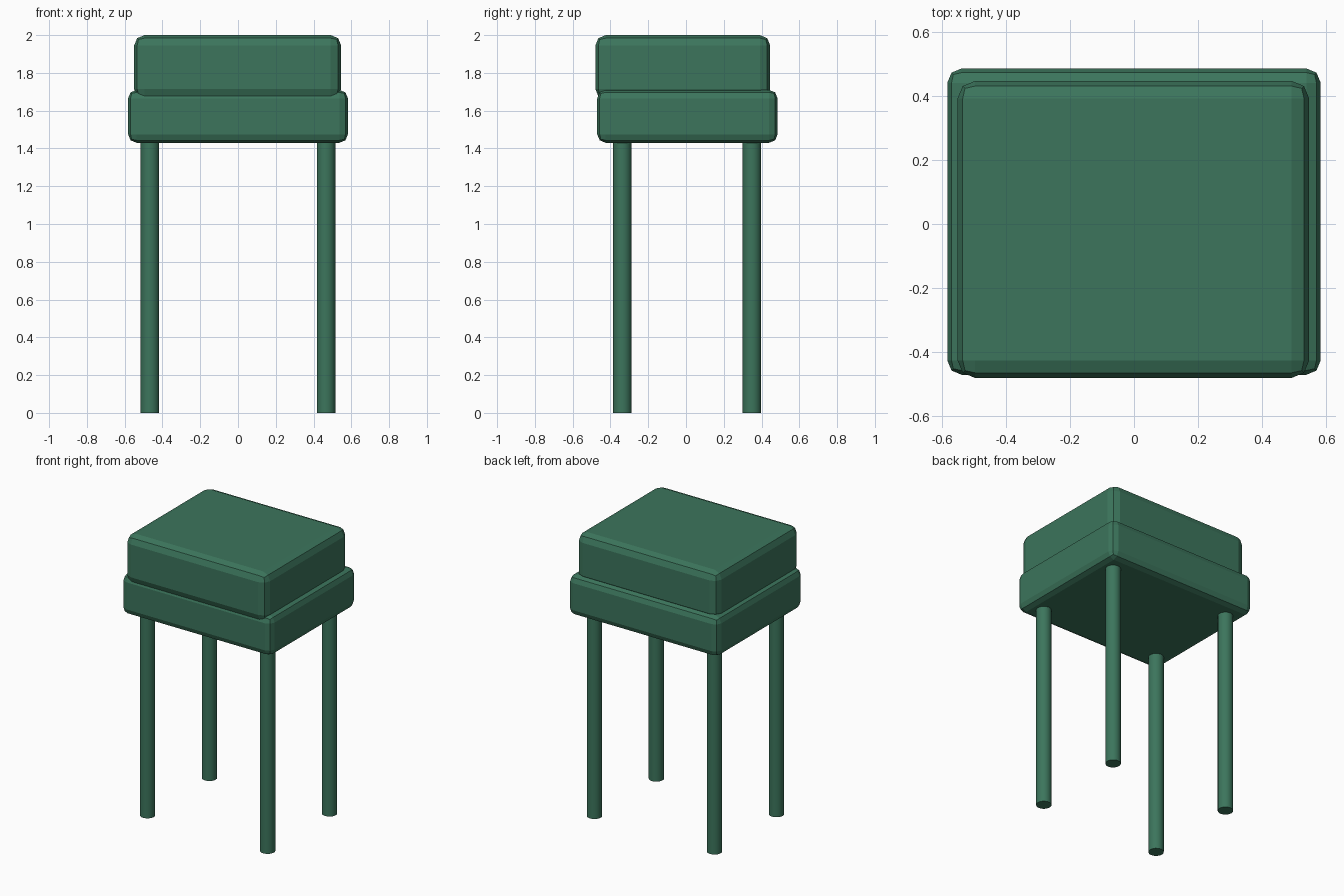
import bpy
import math

if "Cube" in bpy.data.objects:
    bpy.data.objects.remove(bpy.data.objects["Cube"])

green = bpy.data.materials.new("dark green")
green.diffuse_color = (0.045, 0.178, 0.107, 1)
green.use_nodes = True
green.node_tree.nodes["Principled BSDF"].inputs["Base Color"].default_value = green.diffuse_color


def box(name, lo, hi, bevel):
    """Box between two corners with two-step bevelled edges."""
    bpy.ops.mesh.primitive_cube_add(size=1, location=[(a + b) / 2 for a, b in zip(lo, hi)])
    ob = bpy.context.object
    ob.name = name
    ob.scale = [b - a for a, b in zip(lo, hi)]
    bpy.ops.object.transform_apply(location=False, rotation=False, scale=True)
    mod = ob.modifiers.new("bevel", "BEVEL")
    mod.width = bevel
    mod.segments = 2
    ob.data.materials.append(green)


# Seat slab and the cushion set slightly forward on it
box("seat", (-0.582, -0.47, 1.43), (0.582, 0.485, 1.71), 0.045)
box("cushion", (-0.55, -0.48, 1.66), (0.546, 0.446, 2.0), 0.055)

# Four round legs
LEG_TOP = 1.45
for side, sx in (("left", -1), ("right", 1)):
    for end, sy in (("front", -1), ("back", 1)):
        bpy.ops.mesh.primitive_cylinder_add(
            vertices=24, radius=0.049, depth=LEG_TOP,
            location=(0.466 * sx, 0.006 + 0.343 * sy, LEG_TOP / 2))
        leg = bpy.context.object
        leg.name = f"{end}_{side}_leg"
        leg.data.materials.append(green)
        bpy.ops.object.shade_smooth_by_angle(angle=math.radians(30))
